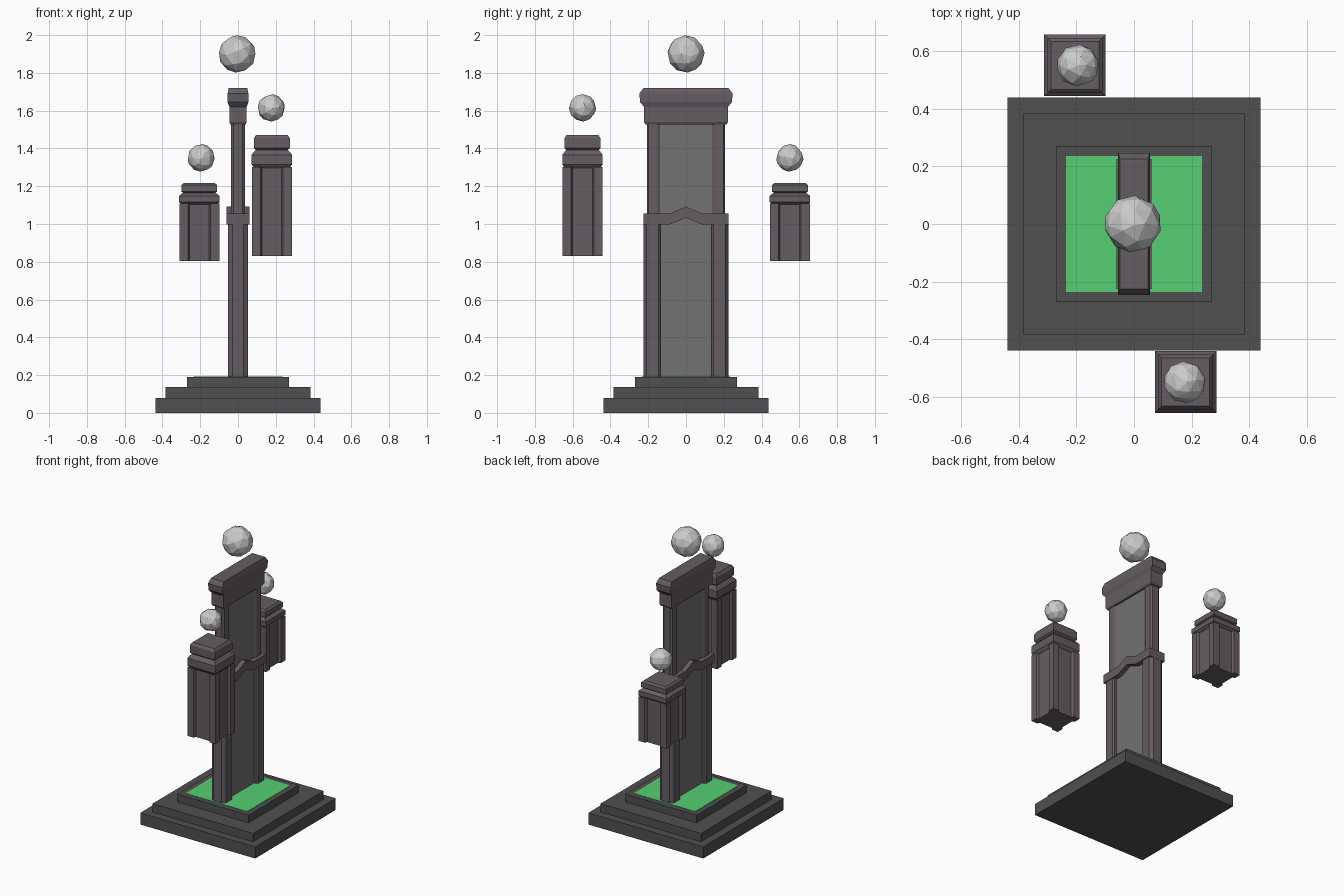
import bpy, bmesh, math, random
from mathutils import Vector

if "Cube" in bpy.data.objects:
    bpy.data.objects.remove(bpy.data.objects["Cube"])


def material(name, rgb):
    m = bpy.data.materials.new(name)
    m.diffuse_color = (*rgb, 1)
    m.use_nodes = True
    m.node_tree.nodes["Principled BSDF"].inputs["Base Color"].default_value = m.diffuse_color
    return m


BASE = material("dark_stone", (0.08, 0.08, 0.08))
TRIM = material("purple_stone", (0.13, 0.11, 0.125))
PANEL = material("grey_panel", (0.17, 0.17, 0.17))
GREEN = material("green_glow", (0.09, 0.62, 0.17))


def finish(name, bm, mat=None, loc=(0, 0, 0)):
    bmesh.ops.recalc_face_normals(bm, faces=bm.faces)
    me = bpy.data.meshes.new(name)
    bm.to_mesh(me)
    bm.free()
    ob = bpy.data.objects.new(name, me)
    ob.location = loc
    if mat:
        me.materials.append(mat)
    bpy.context.collection.objects.link(ob)
    return ob


def loft(name, rings, mat, loc=(0, 0, 0)):
    """Closed solid through rings that share a point count."""
    bm = bmesh.new()
    rows = [[bm.verts.new(p) for p in r] for r in rings]
    n = len(rows[0])
    for a, b in zip(rows, rows[1:]):
        for i in range(n):
            j = (i + 1) % n
            bm.faces.new((a[i], a[j], b[j], b[i]))
    bm.faces.new(rows[0])
    bm.faces.new(rows[-1])
    return finish(name, bm, mat, loc)


def block(name, levels, mat, loc=(0, 0, 0)):
    """Rectangular block from (half_x, half_y, z) levels."""
    return loft(name, [[(-x, -y, z), (x, -y, z), (x, y, z), (-x, y, z)]
                       for x, y, z in levels], mat, loc)


def prism(name, outline, z0, z1, mat, loc=(0, 0, 0)):
    return loft(name, [[(x, y, z) for x, y in outline] for z in (z0, z1)], mat, loc)


def ball(name, loc, r, seed):
    """Faceted stone with uneven flat faces."""
    rnd = random.Random(seed)
    bm = bmesh.new()
    bmesh.ops.create_icosphere(bm, subdivisions=2, radius=1)
    for v in bm.verts:
        v.co += Vector([rnd.uniform(-0.12, 0.12) for _ in range(3)])
        v.co = v.co.normalized() * r
    bmesh.ops.dissolve_limit(bm, angle_limit=math.radians(12),
                             verts=bm.verts, edges=bm.edges)
    finish(name, bm, None, loc)


# Stepped base with green inlay
for i, (h, z0, z1) in enumerate([(0.438, 0, 0.08), (0.383, 0.08, 0.137), (0.271, 0.137, 0.19)]):
    block(f"base_step_{i + 1}", [(h, h, z0), (h, h, z1)], BASE)
block("green_inlay", [(0.235, 0.235, 0.185), (0.235, 0.235, 0.192)], GREEN)

# Central slab and its chamfered side posts
block("centre_panel", [(0.028, 0.15, 0.19), (0.028, 0.15, 1.55)], PANEL)
lower = [(0.044, 0.135), (0.054, 0.145), (0.054, 0.208), (0.03, 0.225)]
upper = [(0.027, 0.135), (0.036, 0.15), (0.036, 0.198), (0.024, 0.207)]
for s, side in ((-1, "front"), (1, "back")):
    for label, half, z0, z1 in (("lower", lower, 0.19, 1.02), ("upper", upper, 1.02, 1.54)):
        outline = half + [(-x, y) for x, y in reversed(half)]
        prism(f"{side}_{label}_post", [(x, s * y) for x, y in outline], z0, z1, TRIM)

# Band with a peak in the middle
band = [(-0.226, 0.997), (-0.085, 0.997), (0, 1.033), (0.085, 0.997), (0.226, 0.997),
        (0.226, 1.055), (0.085, 1.055), (0, 1.092), (-0.085, 1.055), (-0.226, 1.055)]
loft("peaked_band", [[(x, y, z) for y, z in band] for x in (-0.06, 0.06)], TRIM)

# Top cap of the slab
block("slab_cap", [(0.04, 0.215, 1.528), (0.046, 0.222, 1.54), (0.046, 0.222, 1.62),
                   (0.055, 0.243, 1.645), (0.055, 0.247, 1.69), (0.049, 0.225, 1.72)], TRIM)
ball("centre_ball", (-0.004, 0, 1.9), 0.099, 1)

# Floating pillars: corner posts around recessed sides, then two capping blocks
quarter = [(0.09, 0.052), (0.106, 0.06), (0.106, 0.106), (0.06, 0.106), (0.052, 0.09)]
outline = []
for k in range(4):
    for x, y in quarter:
        for _ in range(k):
            x, y = -y, x
        outline.append((x, y))
profile = [(0.092, 0.725), (0.107, 0.755), (0.107, 0.835), (0.092, 0.865), (0.085, 0.875),
           (0.095, 0.89), (0.095, 0.972), (0.083, 1.0)]
for name, x, y, z, h, bx, bz in (("front", 0.179, -0.548, 0.83, 0.642, 0.176, 1.615),
                                 ("back", -0.205, 0.55, 0.803, 0.414, -0.195, 1.35)):
    prism(f"{name}_floating_pillar", outline, 0, 0.735 * h, TRIM, (x, y, z))
    block(f"{name}_floating_cap", [(r, r, t * h) for r, t in profile], TRIM, (x, y, z))
    ball(f"{name}_ball", (bx, y, bz), 0.073, len(name))
